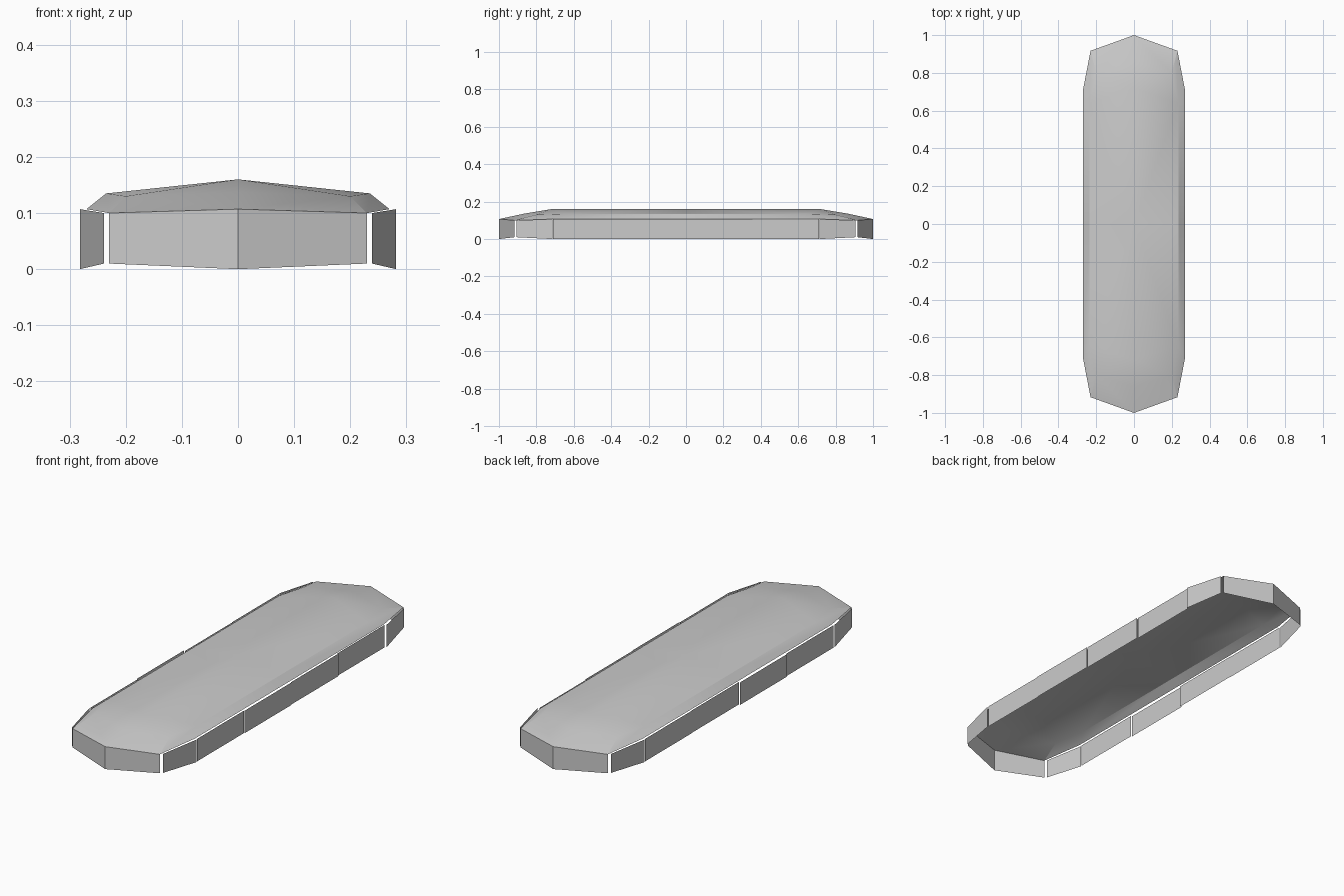
import bpy, bmesh, math

if "Cube" in bpy.data.objects:
    bpy.data.objects.remove(bpy.data.objects["Cube"])


def make_object(name, quads, smooth=False):
    """Build one object from lists of corner points, welding shared corners."""
    bm = bmesh.new()
    for q in quads:
        bm.faces.new([bm.verts.new(p) for p in q])
    if smooth:
        bmesh.ops.remove_doubles(bm, verts=bm.verts, dist=0.0005)
    bmesh.ops.recalc_face_normals(bm, faces=bm.faces)
    me = bpy.data.meshes.new(name)
    bm.to_mesh(me)
    bm.free()
    ob = bpy.data.objects.new(name, me)
    bpy.context.collection.objects.link(ob)
    bpy.context.view_layer.objects.active = ob
    ob.select_set(True)
    if smooth:
        bpy.ops.object.shade_smooth_by_angle(angle=math.radians(20))
    ob.select_set(False)
    return ob


# Domed lid: one quarter described by its rim, shoulder and ridge, then mirrored
rim = [(0, -1, .107), (.23, -.917, .10), (.27, -.71, .107), (.27, 0, .107)]
shoulder = [(0, -.86, .137), (.2, -.8, .13), (.235, -.64, .135), (.235, 0, .135)]
ridge, ridge_mid = (0, -.72, .16), (0, 0, .16)
quarter = [[rim[i], rim[i + 1], shoulder[i + 1], shoulder[i]] for i in range(3)]
quarter += [[shoulder[0], shoulder[1], ridge],
            [shoulder[1], shoulder[2], ridge],
            [shoulder[2], shoulder[3], ridge_mid, ridge]]
lid_faces = [[(x * sx, y * sy, z) for x, y, z in f]
             for sx in (1, -1) for sy in (1, -1) for f in quarter]
lid = make_object("lid", lid_faces, smooth=True)


def panel(a, b):
    """Upright wall panel between two plan points given as (x, y, bottom, top)."""
    return [(a[0], a[1], a[2]), (b[0], b[1], b[2]),
            (b[0], b[1], b[3]), (a[0], a[1], a[3])]


# End and corner walls, mirrored to all four corners
ends = []
for sx in (1, -1):
    for sy in (1, -1):
        ends.append(panel((0, sy, 0, .107), (.23 * sx, .917 * sy, .01, .10)))
        ends.append(panel((.239 * sx, .907 * sy, .01, .10),
                          (.282 * sx, .715 * sy, 0, .107)))
make_object("end_walls", ends)

# Long side walls: four slightly staggered panels per side
step = .355
sides = []
for sx, offsets in ((1, (.28, .283, .28, .275)), (-1, (.28, .285, .278, .28))):
    for i, x in enumerate(offsets):
        y = -2 * step + i * step
        sides.append(panel((sx * x, y, 0, .107), (sx * x, y + step, 0, .107)))
make_object("side_walls", sides)
